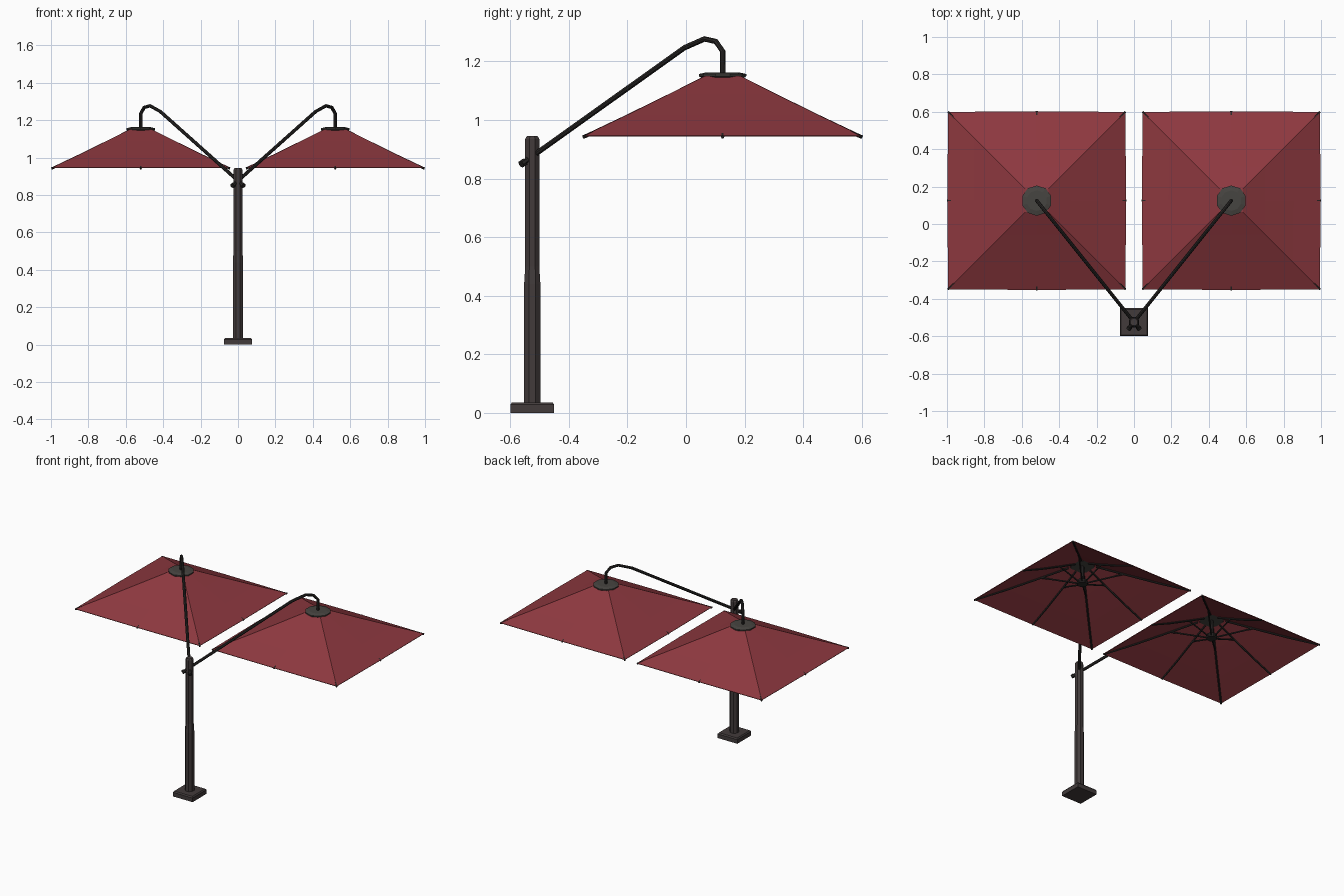
import bpy, bmesh, math
from mathutils import Vector

cube = bpy.data.objects.get("Cube")
if cube:
    bpy.data.objects.remove(cube)


def material(name, rgb):
    m = bpy.data.materials.new(name)
    m.use_nodes = True
    m.diffuse_color = (*rgb, 1)
    m.node_tree.nodes["Principled BSDF"].inputs["Base Color"].default_value = (*rgb, 1)
    return m


RED = material("red fabric", (0.27, 0.04, 0.05))
POST = material("brown grey metal", (0.055, 0.044, 0.044))
BLACK = material("black metal", (0.022, 0.02, 0.019))
COLLAR = material("grey metal", (0.062, 0.058, 0.052))


def finish(name, bm, mat, smooth=None):
    bmesh.ops.recalc_face_normals(bm, faces=bm.faces)
    me = bpy.data.meshes.new(name)
    bm.to_mesh(me)
    bm.free()
    me.materials.append(mat)
    ob = bpy.data.objects.new(name, me)
    bpy.context.collection.objects.link(ob)
    if smooth:
        bpy.ops.object.select_all(action='DESELECT')
        ob.select_set(True)
        bpy.context.view_layer.objects.active = ob
        bpy.ops.object.shade_smooth_by_angle(angle=math.radians(smooth))
    return ob


def skin(bm, rings, cap_start=True, cap_end=True):
    """Bridge rings of points with quads and cap the ends."""
    rows = [[bm.verts.new(p) for p in ring] for ring in rings]
    n = len(rows[0])
    for a, b in zip(rows, rows[1:]):
        for i in range(n):
            bm.faces.new((a[i], a[(i + 1) % n], b[(i + 1) % n], b[i]))
    if cap_start:
        bm.faces.new(rows[0][::-1])
    if cap_end:
        bm.faces.new(rows[-1])


def turned(name, centre, profile, sides, mat):
    """Upright part from (radius, height) pairs."""
    bm = bmesh.new()
    step = math.tau / sides
    skin(bm, [[(centre[0] + r * math.cos((i + .5) * step),
                centre[1] + r * math.sin((i + .5) * step), z)
               for i in range(sides)] for r, z in profile])
    return finish(name, bm, mat)


def tube(bm, pts, r, sides=8):
    """Sweep a round section along a path lying in one upright plane."""
    pts = [Vector(p) for p in pts]
    flat = pts[-1] - pts[0]
    side = Vector((-flat.y, flat.x, 0)).normalized()
    rings = []
    for i, p in enumerate(pts):
        t = (pts[min(i + 1, len(pts) - 1)] - pts[max(i - 1, 0)]).normalized()
        up = side.cross(t)
        rings.append([p + r * (math.cos(a) * side + math.sin(a) * up)
                      for a in (math.tau * k / sides for k in range(sides))])
    skin(bm, rings)


POST_Y = -0.525
CX, CY = 0.52, 0.125
HALF = 0.474
# Canopy slope: fraction of the half width, height
SLOPE = [(0.13, 1.15), (0.38, 1.09), (0.7, 1.015), (1.0, 0.947)]

# Base plate with a bevelled top, and the stepped post
bm = bmesh.new()
skin(bm, [[(sx * h, POST_Y + sy * h, z) for sx, sy in ((-1, -1), (1, -1), (1, 1), (-1, 1))]
          for h, z in ((0.075, 0), (0.075, 0.028), (0.069, 0.036))])
finish("base_plate", bm, POST)
turned("post", (0, POST_Y), [(0.03, 0.03), (0.03, 0.44), (0.026, 0.5),
                             (0.026, 0.935), (0.02, 0.945)], 8, POST)


def spoke(k, f):
    """Offset on the square outline in the direction of rib k."""
    a = k * math.pi / 4
    c, s = math.cos(a), math.sin(a)
    m = max(abs(c), abs(s))
    bow = 1.008 if k % 2 == 0 else 1
    return Vector((c / m, s / m, 0)) * HALF * f * bow


for label, sign in (("left", 1), ("right", -1)):
    hub = Vector((sign * CX, CY, 0))

    # Fabric canopy with a thin thickness
    bm = bmesh.new()
    skin(bm, [[hub + spoke(k, f) + Vector((0, 0, z)) for k in range(8)]
              for f, z in SLOPE], True, False)
    canopy = finish(label + "_canopy", bm, RED)
    shell = canopy.modifiers.new("thickness", 'SOLIDIFY')
    shell.thickness = 0.004
    shell.offset = -1

    # Ribs under the fabric, and struts to a lower hub
    bm = bmesh.new()
    for k in range(8):
        drop = Vector((0, 0, -0.01))
        path = [hub + spoke(k, f) + Vector((0, 0, z)) + drop for f, z in SLOPE]
        path[-1] += Vector((0, 0, 0.005))
        tube(bm, path, 0.006, 6)
        a = k * math.pi / 4
        out = Vector((math.cos(a), math.sin(a), 0))
        tube(bm, [hub + out * 0.03 + Vector((0, 0, 1.03)),
                  hub + spoke(k, 0.38) + Vector((0, 0, 1.08))], 0.005, 6)
    finish(label + "_ribs", bm, BLACK, 40)
    turned(label + "_lower_hub", hub, [(0.035, 1.02), (0.035, 1.045)], 8, BLACK)
    turned(label + "_hub_stem", hub, [(0.012, 1.03), (0.012, 1.16)], 8, BLACK)

    # Collar on top of the canopy
    turned(label + "_collar", hub, [(0.075, 1.145), (0.081, 1.15), (0.081, 1.157),
                                    (0.055, 1.163)], 10, COLLAR)

    # Bent arm from behind the post, along a line to the canopy centre
    reach = Vector((sign * CX, CY - POST_Y, 0))
    bm = bmesh.new()
    tube(bm, [Vector((0, POST_Y, z)) + reach * t for t, z in (
        (-0.055, 0.85), (0, 0.876), (0.8, 1.247), (0.905, 1.277), (0.965, 1.268),
        (1.0, 1.235), (1.0, 1.15))], 0.0095)
    finish(label + "_arm", bm, BLACK, 40)
    # Rounded stop on the arm's rear end
    bm = bmesh.new()
    tube(bm, [Vector((0, POST_Y, z)) + reach * t
              for t, z in ((-0.058, 0.849), (-0.04, 0.857))], 0.013)
    finish(label + "_arm_stop", bm, BLACK, 40)
